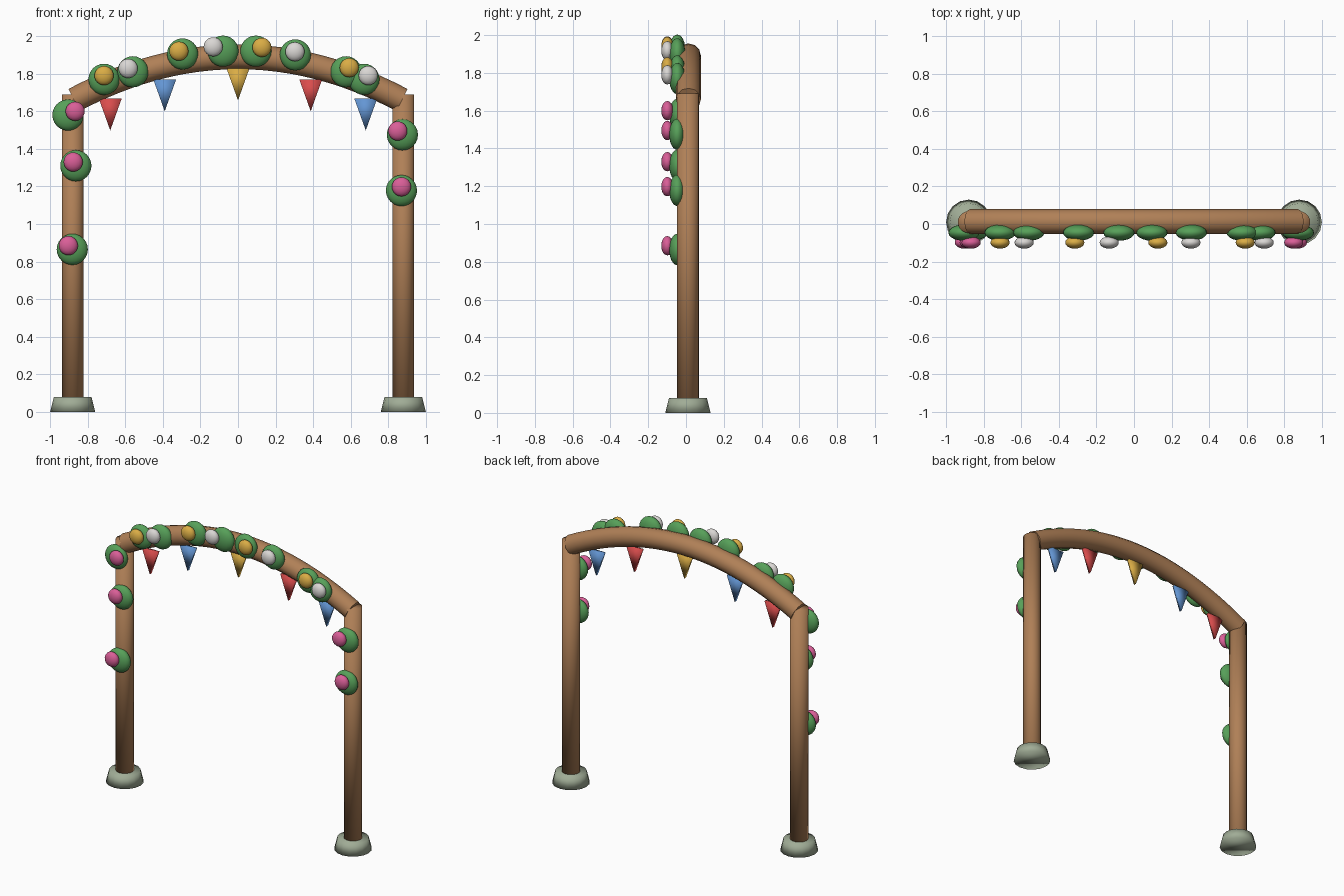
import bpy, bmesh, math
from mathutils import Matrix

if "Cube" in bpy.data.objects:
    bpy.data.objects.remove(bpy.data.objects["Cube"])

def mat(name, r, g, b):
    m = bpy.data.materials.new(name)
    m.diffuse_color = (r, g, b, 1)
    m.use_nodes = True
    m.node_tree.nodes["Principled BSDF"].inputs["Base Color"].default_value = m.diffuse_color
    return m

WOOD = mat("wood brown", .434, .216, .095)
STONE = mat("stone grey", .352, .413, .305)
LEAF = mat("leaf green", .095, .352, .100)
PINK = mat("flower pink", .70, .114, .314)
YELLOW = mat("golden yellow", .70, .415, .060)
WHITE = mat("flower white", .70, .68, .66)
RED = mat("flag red", .70, .074, .074)
BLUE = mat("flag blue", .127, .305, .658)

Y = 0.01            # depth of the frame's centre line

def add(name, bm, material):
    """Turn a bmesh into a smooth shaded object."""
    bmesh.ops.recalc_face_normals(bm, faces=bm.faces)
    for f in bm.faces:
        f.smooth = True
    me = bpy.data.meshes.new(name)
    bm.to_mesh(me)
    bm.free()
    me.materials.append(material)
    ob = bpy.data.objects.new(name, me)
    bpy.context.collection.objects.link(ob)
    return ob

def cone(name, x, z0, z1, r0, r1, sides, material):
    bm = bmesh.new()
    bmesh.ops.create_cone(bm, cap_ends=True, segments=sides, radius1=r0, radius2=r1,
                          depth=z1 - z0, matrix=Matrix.Translation((x, Y, (z0 + z1) / 2)))
    return add(name, bm, material)

def blob(name, x, y, z, r, ry, material):
    """Sphere flattened front to back."""
    bm = bmesh.new()
    bmesh.ops.create_uvsphere(bm, u_segments=20, v_segments=12, radius=1,
                              matrix=Matrix.Translation((x, y, z)) @ Matrix.Diagonal((r, ry, r, 1)))
    return add(name, bm, material)

# Posts and stone feet
for side, x in (("left", -.88), ("right", .88)):
    cone(side + "_post", x, 0.02, 1.69, .058, .058, 20, WOOD)
    cone(side + "_foot", x, 0, .08, .12, .10, 16, STONE)

# Arched top beam: round bar along a parabola
cu = bpy.data.curves.new("arch_beam", 'CURVE')
cu.dimensions = '3D'
cu.bevel_depth = .066
cu.bevel_resolution = 4
cu.use_fill_caps = True
N = 24
sp = cu.splines.new('POLY')
sp.points.add(N)
for i, p in enumerate(sp.points):
    x = .873 * (2 * i / N - 1)
    p.co = (x, Y + .003, 1.89 - .302 * x * x, 1)
sp.use_smooth = True
cu.materials.append(WOOD)
beam = bpy.data.objects.new("arch_beam", cu)
bpy.context.collection.objects.link(beam)
bpy.context.view_layer.objects.active = beam
beam.select_set(True)
bpy.ops.object.convert(target='MESH')

# Leaf clumps, each with one flower: leaf x, z, flower x, z, colour
clumps = [
    (-.905, 1.58, -.867, 1.60, PINK), (-.863, 1.31, -.877, 1.33, PINK),
    (-.882, .865, -.903, .885, PINK),
    (.875, 1.475, .85, 1.495, PINK), (.87, 1.178, .87, 1.198, PINK),
    (-.713, 1.77, -.713, 1.79, YELLOW), (-.56, 1.81, -.585, 1.828, WHITE),
    (-.295, 1.905, -.315, 1.92, YELLOW), (-.08, 1.92, -.132, 1.943, WHITE),
    (.095, 1.92, .127, 1.94, YELLOW), (.305, 1.90, .303, 1.917, WHITE),
    (.575, 1.81, .592, 1.832, YELLOW), (.67, 1.77, .693, 1.79, WHITE),
]
for i, (lx, lz, fx, fz, m) in enumerate(clumps, 1):
    blob(f"leaf_clump_{i}", lx, -.046, lz, .083, .043, LEAF)
    blob(f"flower_{i}", fx, -.099, fz, .051, .032, m)

# Bunting flags: thin hanging triangles
flags = [(-.68, 1.668, RED), (-.39, 1.77, BLUE), (0, 1.828, YELLOW),
         (.387, 1.77, RED), (.68, 1.668, BLUE)]
for i, (x, z, m) in enumerate(flags, 1):
    bm = bmesh.new()
    tri = [(x - .061, z), (x + .061, z), (x, z - .17)]
    f = bm.faces.new([bm.verts.new((a, Y - .01, b)) for a, b in tri])
    ext = bmesh.ops.extrude_face_region(bm, geom=[f])
    bmesh.ops.translate(bm, vec=(0, .02, 0),
                        verts=[v for v in ext["geom"] if isinstance(v, bmesh.types.BMVert)])
    add(f"flag_{i}", bm, m)
